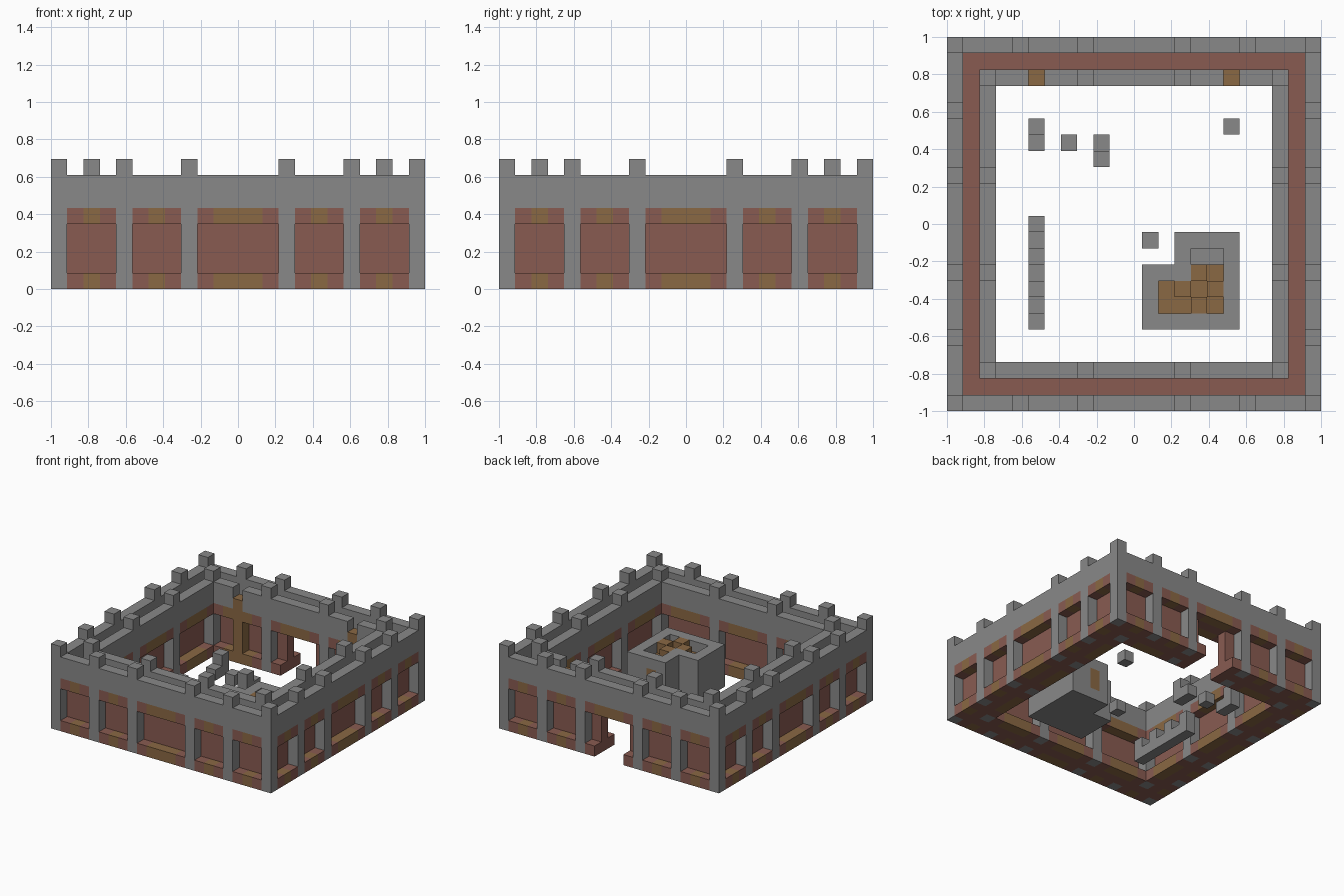
import bpy, bmesh, math
from mathutils import Vector

cube = bpy.data.objects.get("Cube")
if cube:
    bpy.data.objects.remove(cube, do_unlink=True)

N = 23              # blocks along one side
LAST = N - 1
U = 2 / N           # block size


def material(name, rgb):
    m = bpy.data.materials.new(name)
    m.use_nodes = True
    m.diffuse_color = (*rgb, 1)
    bsdf = m.node_tree.nodes["Principled BSDF"]
    bsdf.inputs["Base Color"].default_value = (*rgb, 1)
    bsdf.inputs["Roughness"].default_value = 0.9
    return m


MATS = [material("grey stone", (0.25, 0.25, 0.25)),
        material("red brick", (0.25, 0.105, 0.083)),
        material("ochre wood", (0.255, 0.14, 0.057))]
STONE, BRICK, WOOD = range(3)


def fill(part, i, j, k, mat):
    """Fill an inclusive range of blocks."""
    for a in range(i[0], i[-1] + 1):
        for b in range(j[0], j[-1] + 1):
            for c in range(k[0], k[-1] + 1):
                part[a, b, c] = mat


def clear(part, i, j, k):
    for key in [p for p in part if i[0] <= p[0] <= i[-1]
                and j[0] <= p[1] <= j[-1] and k[0] <= p[2] <= k[-1]]:
        del part[key]


def build(name, part):
    """Skin the exposed sides of the blocks and merge flat areas."""
    bm = bmesh.new()
    verts = {}

    def vert(p):
        if p not in verts:
            verts[p] = bm.verts.new(((p[0] - N / 2) * U, (p[1] - N / 2) * U, p[2] * U))
        return verts[p]

    for cell, mat in part.items():
        for axis in range(3):
            for side in (0, 1):
                near = list(cell)
                near[axis] += 2 * side - 1
                if tuple(near) in part:
                    continue
                ring = []
                for du, dv in ((0, 0), (1, 0), (1, 1), (0, 1)):
                    p = list(cell)
                    p[axis] += side
                    p[(axis + 1) % 3] += du
                    p[(axis + 2) % 3] += dv
                    ring.append(vert(tuple(p)))
                face = bm.faces.new(ring if side else ring[::-1])
                face.material_index = mat
    bmesh.ops.dissolve_limit(bm, angle_limit=math.radians(1), verts=bm.verts[:],
                             edges=bm.edges[:], delimit={'MATERIAL'})
    mesh = bpy.data.meshes.new(name)
    bm.to_mesh(mesh)
    bm.free()
    for m in MATS:
        mesh.materials.append(m)
    obj = bpy.data.objects.new(name, mesh)
    bpy.context.collection.objects.link(obj)
    return obj


# Curtain wall: outer skin, brick core with walkway, inner skin
PILLARS = {0: {0, 4, 8, 14, 18, 22}, 2: {2, 8, 14, 20}}
TRIM = {0: {2, 6, 10, 11, 12, 16, 20},
        2: {4, 5, 6, 10, 11, 12, 16, 17, 18}}
wall = {}
for i in range(N):
    for j in range(N):
        di, dj = min(i, LAST - i), min(j, LAST - j)
        depth = min(di, dj)
        along = j if di == depth else i
        if depth == 1:
            fill(wall, [i], [j], (0, 4), BRICK)
        elif depth in PILLARS:
            fill(wall, [i], [j], (5, 6), STONE)
            if along in PILLARS[depth]:
                fill(wall, [i], [j], (0, 7), STONE)      # pillar and merlon
            else:
                band = WOOD if along in TRIM[depth] else BRICK
                for k in (0, 4):                          # sill and lintel
                    fill(wall, [i], [j], [k], band)

# Gateway through the back
clear(wall, (10, 12), (20, 22), (0, 3))

# Wooden climbing posts up to notches in the inner parapet
for i in (5, 17):
    fill(wall, [i], [20], (0, 5), WOOD)
    clear(wall, [i], [20], [6])
build("curtain_wall", wall)

# Keep: L-shaped stone house open at the top
keep = {}
fill(keep, (12, 17), (5, 8), (0, 3), STONE)
fill(keep, (14, 17), (9, 10), (0, 3), STONE)
for i, j in ((13, 16), (6, 7)), ((15, 16), (8, 9)):
    clear(keep, i, j, (1, 3))
fill(keep, [15], [10], (1, 2), WOOD)                      # door

# Stepped wooden floor inside the keep
for i, heights in {13: (2, 2), 14: (2, 3), 15: (3, 2, 3), 16: (2, 3, 2)}.items():
    for n, h in enumerate(heights):
        fill(keep, [i], [6 + n], (1, h), WOOD)
build("keep", keep)

# Low crenellated wall in the courtyard
low_wall = {}
for j in range(5, 12):
    fill(low_wall, [5], [j], (0, j % 2), STONE)
build("courtyard_wall", low_wall)

# Loose stone stumps in the courtyard
STUMPS = {"corner_stump": [(5, 17, 2), (5, 16, 1)],
          "middle_stump": [(7, 16, 1)],
          "gate_stump": [(9, 15, 2), (9, 16, 1)],
          "far_stump": [(17, 17, 1)],
          "keep_stump": [(12, 10, 1)]}
for name, columns in STUMPS.items():
    stump = {}
    for i, j, h in columns:
        fill(stump, [i], [j], (0, h - 1), STONE)
    build(name, stump)
